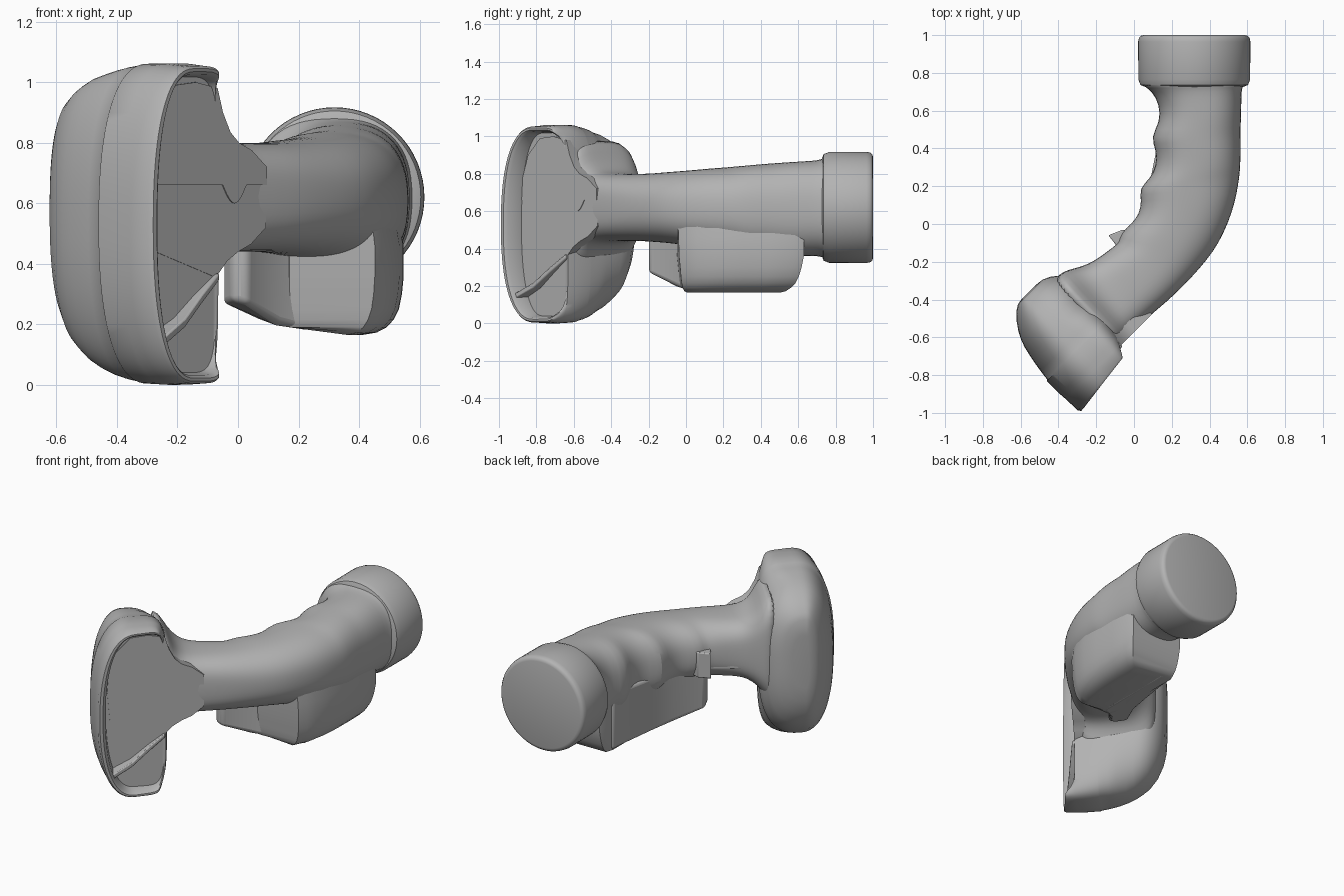
import bpy, bmesh, math
from mathutils import Vector

grey = bpy.data.materials.new("matte_grey")
grey.diffuse_color = (0.45, 0.45, 0.45, 1)
K = math.sqrt(0.5)


def head_space(u, v, z):
    """u runs out of the head front, v to its open side."""
    return Vector((-K * (u - v), -K * (u + v), z))


def superellipse(n, front, back=None):
    pts = []
    for i in range(n):
        a = 2 * math.pi * i / n
        c, s = math.cos(a), math.sin(a)
        power = front if c >= 0 or back is None else back
        pts.append((math.copysign(abs(c) ** (2 / power), c),
                    math.copysign(abs(s) ** (2 / power), s)))
    return pts


def finish(name, bm, angle=35):
    bmesh.ops.recalc_face_normals(bm, faces=bm.faces[:])
    me = bpy.data.meshes.new(name)
    bm.to_mesh(me)
    bm.free()
    me.materials.append(grey)
    ob = bpy.data.objects.new(name, me)
    bpy.context.collection.objects.link(ob)
    bpy.context.view_layer.objects.active = ob
    ob.select_set(True)
    bpy.ops.object.shade_smooth_by_angle(angle=math.radians(angle))
    ob.select_set(False)
    return ob


def loft(name, rings, angle=35):
    bm = bmesh.new()
    vr = [[bm.verts.new(p) for p in r] for r in rings]
    n = len(rings[0])
    for a, b in zip(vr, vr[1:]):
        for i in range(n):
            bm.faces.new((a[i], a[(i + 1) % n], b[(i + 1) % n], b[i]))
    bm.faces.new(vr[0])
    bm.faces.new(vr[-1])
    return finish(name, bm, angle)


def prism(name, bottom, top, bevel=0.0, segments=3):
    ob = loft(name, [bottom, top])
    if bevel:
        m = ob.modifiers.new("rounding", "BEVEL")
        m.width, m.segments, m.limit_method = bevel, segments, "ANGLE"
    return ob


# Handle: (right xy, left xy, top z, bottom z), left side has finger grips
stations = [
    (.585, .78, .03, .78, .90, .34), (.575, .735, .045, .735, .885, .35),
    (.565, .71, .10, .705, .872, .36),
    (.565, .63, .138, .63, .868, .36), (.562, .54, .142, .54, .862, .36),
    (.56, .47, .09, .46, .857, .36), (.56, .41, .122, .39, .852, .37),
    (.56, .34, .122, .31, .845, .37), (.558, .29, .09, .24, .84, .38),
    (.552, .24, .03, .19, .835, .39), (.54, .16, .045, .12, .83, .40),
    (.515, .06, .03, .05, .822, .41), (.47, -.05, -.01, .00, .815, .42),
    (.42, -.14, -.07, -.05, .81, .43), (.34, -.24, -.075, -.10, .803, .435),
    (.25, -.335, -.11, -.125, .80, .44), (.17, -.41, -.16, -.165, .80, .44),
    (.05, -.51, -.22, -.205, .80, .44), (-.01, -.56, -.28, -.23, .82, .43),
    (-.04, -.585, -.345, -.245, .875, .395), (-.065, -.61, -.39, -.265, .96, .33),
    (-.11, -.65, -.44, -.32, 1.02, .24)]
rings = []
for k, (rx, ry, lx, ly, zt, zb) in enumerate(stations):
    ring = []
    for c, s in superellipse(32, 2.45 if k < 15 else 2.45 + .25 * (k - 14)):
        t = .5 - c * .51
        ring.append((rx + (lx - rx) * t, ry + (ly - ry) * t,
                     (zt + zb) / 2 + s * (zt - zb) / 2))
    rings.append(ring)
handle = loft("handle", rings, 60)
smoothing = handle.modifiers.new("smoothing", "SUBSURF")
smoothing.levels = smoothing.render_levels = 1

# End cap turned around the handle end
cap_profile = [(.235, .722), (.262, .727), (.285, .736), (.296, .765),
               (.297, .965), (.293, .985), (.284, .996), (.27, 1.0)]
loft("end_cap", [[(.319 + r * math.cos(i * math.pi / 32), y,
                   .62 + r * math.sin(i * math.pi / 32)) for i in range(64)]
                 for r, y in cap_profile], 40)

# Head: rounded sections (v, u back, u front, z low, z high)
sections = [(-.140, .60, .70, .44, .78), (-.134, .55, .735, .35, .87),
            (-.115, .51, .765, .27, .905), (-.08, .465, .80, .19, .945),
            (-.03, .435, .835, .125, .98), (.01, .43, .855, .095, 1.0),
            (.05, .43, .87, .068, 1.017), (.10, .437, .882, .045, 1.03),
            (.15, .445, .892, .028, 1.042), (.20, .452, .900, .016, 1.051),
            (.255, .46, .907, .007, 1.058), (.262, .461, .914, .004, 1.061),
            (.36, .48, .914, 0, 1.062), (.40, .492, .911, .002, 1.058)]
FLOOR = .40


def section(v, u0, u1, z0, z1, slope=0.0, open_back=False):
    out = []
    square = min(1, max(0, (v - .1) / .28))
    for c, s in superellipse(80, 2.35, 2.6 + 3.4 * square):
        um = .68
        u = um + c * (u1 - um if c >= 0 else um - u0)
        w = v + slope * (u - .9)
        if open_back:  # the rim fades away toward the handle
            t = min(1, max(0, (u - .50) / .05))
            w = FLOOR + (w - FLOOR) * t * t * (3 - 2 * t)
        out.append(head_space(u, w, (z0 + z1) / 2 + s * (z1 - z0) / 2))
    return out


rings = [section(*s) for s in sections]
# Rounded rim and the sunken side panel
rim = [(.487, .494, .908, .005, 1.053, .1), (.502, .496, .898, .012, 1.045, .12),
       (.504, .498, .880, .022, 1.035, .13), (.490, .50, .862, .032, 1.025, .13)]
rings += [section(*r, open_back=True) for r in rim]
rings.append(section(FLOOR - .001, .502, .845, .04, 1.018))
loft("head", rings, 40)

# Side panel flowing into the neck, upper half a touch proud with a half-round tab
tab = [(.475 - .11 * i / 12, .66 - .06 * math.sin(math.pi * i / 12)) for i in range(13)]
upper = [(.27, .66), (.27, .72), (.34, .775), (.40, .80), (.44, .835), (.475, .90),
         (.50, .98), (.60, 1.0), (.70, .99), (.79, .90), (.83, .78), (.838, .66)] + tab
lower = [(.27, .66), (.838, .66), (.82, .45), (.52, .36), (.49, .37), (.45, .41),
         (.40, .44), (.34, .465), (.27, .52)]
for name, outline, v in (("upper_side_panel", upper, FLOOR + .005),
                         ("lower_side_panel", lower, FLOOR + .001)):
    prism(name, [head_space(u, .33, z) for u, z in outline],
          [head_space(u, v, z) for u, z in outline])

# Slanted ledge across the side panel
ledge = [(.82, .16), (.70, .22), (.60, .30), (.50, .37), (.50, .345), (.60, .27),
         (.70, .19), (.81, .135)]
prism("slanted_ledge", [head_space(u, .38, z) for u, z in ledge],
      [head_space(u, .48 - .2 * (.83 - u), z) for u, z in ledge], .006, 2)

# Battery housing under the handle, rounded toward the bottom
plan = [(.535, .63), (.55, .58), (.552, .45), (.55, .30), (.538, .17), (.51, .06),
        (.485, .0), (.455, -.045), (.17, -.055), (.15, .08), (.15, .58), (.17, .63)]
levels = [(.60, .90, .0, 0), (.46, .985, .0, .005), (.36, .985, 0, .008),
          (.30, .965, -.012, .014), (.25, .93, -.027, .018), (.215, .87, -.045, .022),
          (.19, .79, -.07, .028), (.173, .68, -.095, .036), (.165, .52, -.125, .05)]
rings = [[(.26 + (x - .26) * sx if x > .26 else x,
           .25 + (y - .25) * (1 + back / .38) if y > .25 else y + (front if y < .05 else 0),
           max(z, .165 + .25 * max(0, .27 - x))) for x, y in plan]
         for z, sx, back, front in levels]
loft("battery_housing", rings, 40)

# Grip-side housing, rising toward the front
plan = [(.24, .54), (.24, .0), (.14, -.06), (.03, -.20), (-.02, -.195), (-.05, -.12),
        (.05, .06), (.08, .20), (.12, .40), (.14, .54)]
prism("grip_housing", [(x, y, .175 + max(0, .25 - x) * .26 + max(0, -.08 - y) * .3)
                       for x, y in plan],
      [(x, y, .56) for x, y in plan], .02, 4)

# Trigger hook and its strip along the neck
hook = [(-.135, -.06), (-.06, -.03), (.03, -.06), (.0, -.17), (-.085, -.125)]
prism("trigger", [(x, y, .50) for x, y in hook], [(x, y, .66) for x, y in hook], .006, 2)
strip = [(-.085, -.115), (-.16, -.168), (-.25, -.222), (-.25, -.25), (-.085, -.16)]
prism("trigger_strip", [(x, y, .53) for x, y in strip], [(x, y, .65) for x, y in strip], .004, 2)
